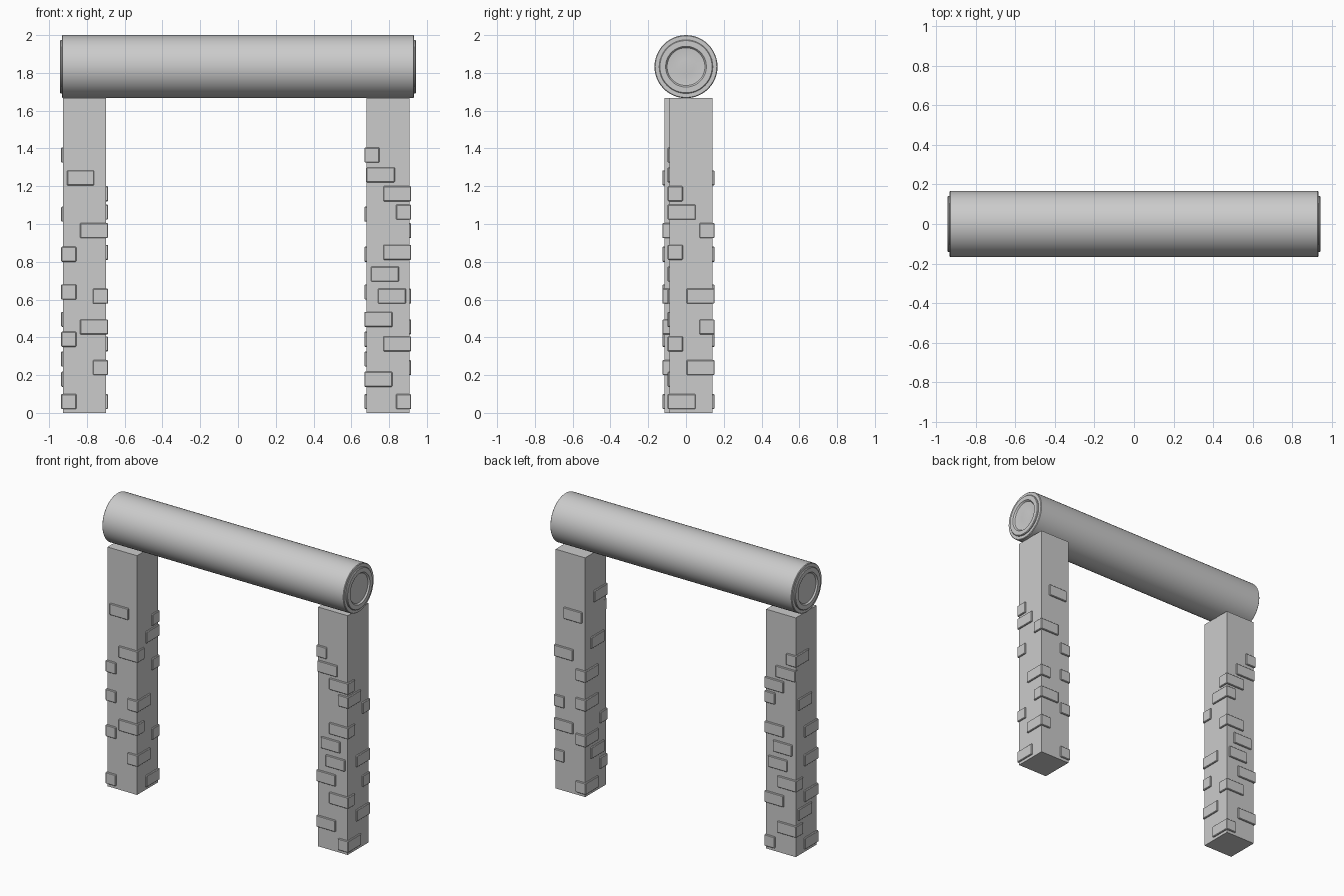
import bpy, bmesh, math

if "Cube" in bpy.data.objects:
    bpy.data.objects.remove(bpy.data.objects["Cube"])

H = 0.114       # post half width
OUT = 0.124     # outer face of the raised bricks
BH = 0.08       # brick height
LONG, SHORT = 0.148, 0.08
TOP = 1.668


def finish(name, bm):
    bmesh.ops.recalc_face_normals(bm, faces=bm.faces)
    me = bpy.data.meshes.new(name)
    bm.to_mesh(me)
    bm.free()
    ob = bpy.data.objects.new(name, me)
    bpy.context.scene.collection.objects.link(ob)
    return ob


def add_box(bm, x0, x1, y0, y1, z0, z1):
    vs = bmesh.ops.create_cube(bm, size=1)["verts"]
    for v in vs:
        v.co.x = x0 if v.co.x < 0 else x1
        v.co.y = y0 if v.co.y < 0 else y1
        v.co.z = z0 if v.co.z < 0 else z1


def span(sign, length):
    """Range measured inwards from the outer brick face on one side."""
    return (OUT - length, OUT) if sign > 0 else (-OUT, length - OUT)


# corner bricks: side in x, side in y, length in x, length in y, bottom z
corners = [
    (-1, -1, SHORT, LONG, 1.325), (-1, -1, LONG, SHORT, 0.455), (-1, -1, LONG, SHORT, 0.138),
    (1, -1, LONG, SHORT, 1.12), (1, -1, SHORT, LONG, 1.023), (1, -1, LONG, SHORT, 0.81),
    (1, -1, LONG, SHORT, 0.325), (1, -1, SHORT, LONG, 0.02),
    (1, 1, LONG, SHORT, 0.925), (1, 1, SHORT, LONG, 0.578),
    (1, 1, LONG, SHORT, 0.415), (1, 1, SHORT, LONG, 0.20),
    (-1, 1, SHORT, LONG, 0.80), (-1, 1, SHORT, LONG, 0.60),
    (-1, 1, SHORT, LONG, 0.35), (-1, 1, SHORT, LONG, 0.02),
]
# flat bricks set in one face: x0, x1, y0, y1, bottom z
flats = [
    (-0.115, 0.037, -OUT, -0.09, 1.22), (-0.089, 0.059, -OUT, -0.09, 0.695),
    (-0.052, 0.096, -OUT, -0.09, 0.578), (-0.093, 0.05, 0.09, OUT, 1.204),
    (-OUT, -0.09, -0.09, 0.055, 1.012), (-OUT, -0.09, -0.09, 0.055, 0.245),
]


def post(side, cx, cy, flip):
    # square shaft
    bm = bmesh.new()
    add_box(bm, -H, H, -H, H, 0, TOP)
    shaft = finish(side + "_post", bm)
    shaft.location = (cx, cy, 0)
    # raised bricks, mirrored front to back on the second post
    bm = bmesh.new()
    for sx, sy, lx, ly, z in corners:
        add_box(bm, *span(sx, lx), *span(sy, ly), z, z + BH)
    for x0, x1, y0, y1, z in flats:
        add_box(bm, x0, x1, y0, y1, z, z + BH)
    for v in bm.verts:
        v.co.y *= flip
    bricks = finish(side + "_post_bricks", bm)
    bricks.location = (cx, cy, 0)
    bev = bricks.modifiers.new("bevel", "BEVEL")
    bev.width = 0.004
    bev.segments = 1


post("right", 0.793, 0.027, 1)
post("left", -0.812, -0.001, -1)

# round log lintel with ringed ends, lathed around x
end = [(0.0, 0.934), (0.04, 0.926), (0.1, 0.932), (0.108, 0.942),
       (0.138, 0.942), (0.142, 0.938), (0.142, 0.932), (0.163, 0.932), (0.167, 0.928)]
profile = [(r, -x) for r, x in end] + [(r, x) for r, x in reversed(end)]
bm = bmesh.new()
vs = [bm.verts.new((x, 0, r)) for r, x in profile]
edges = [bm.edges.new(p) for p in zip(vs, vs[1:])]
bmesh.ops.spin(bm, geom=vs + edges, cent=(0, 0, 0), axis=(1, 0, 0),
               angle=2 * math.pi, steps=48, use_duplicate=False)
bmesh.ops.remove_doubles(bm, verts=bm.verts, dist=0.0005)
log = finish("log_lintel", bm)
log.location = (0, 0, 1.833)
bpy.context.view_layer.objects.active = log
log.select_set(True)
bpy.ops.object.shade_smooth_by_angle(angle=math.radians(30))
